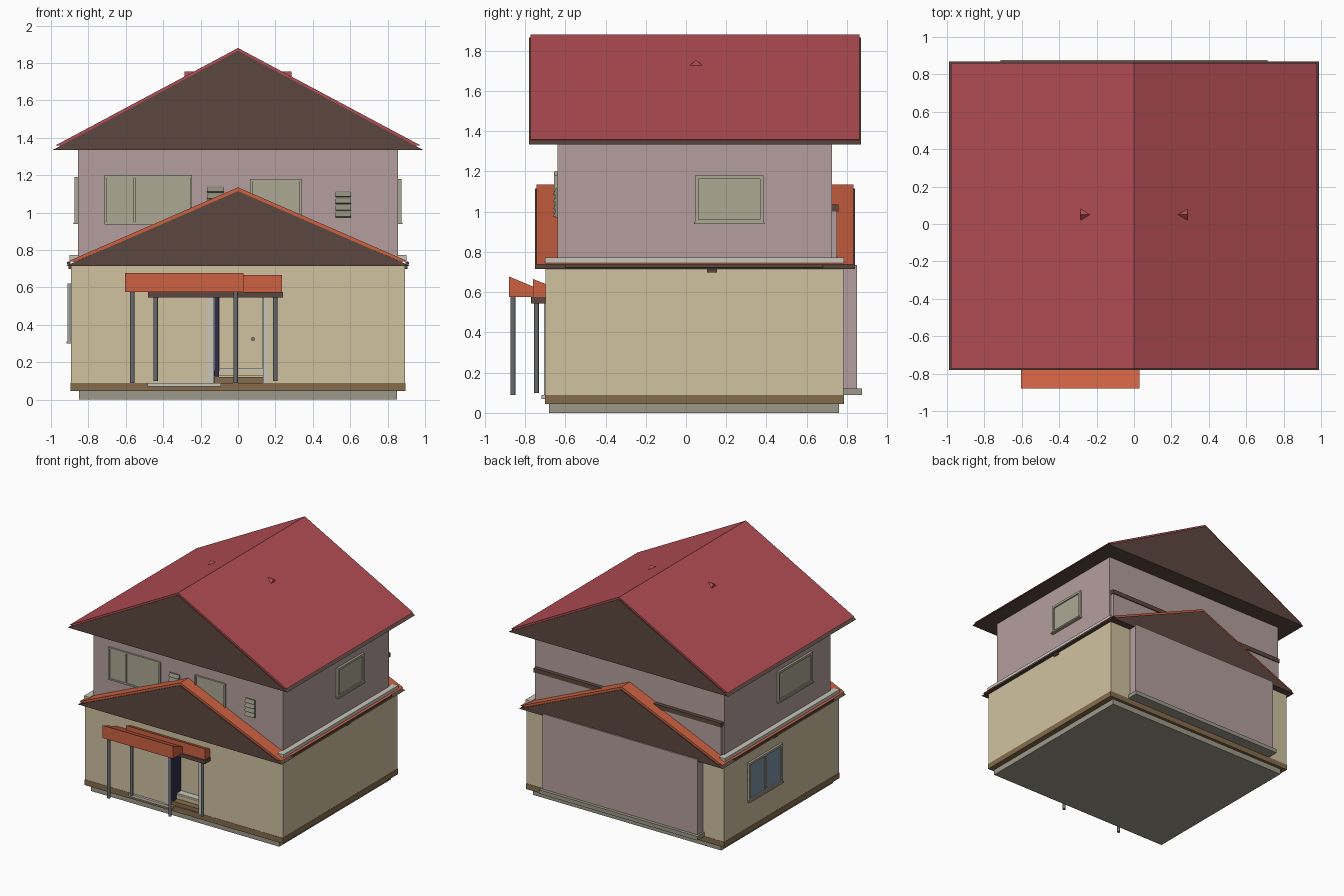
import bpy
from math import radians

if "Cube" in bpy.data.objects:
    bpy.data.objects.remove(bpy.data.objects["Cube"])


def material(name, rgb):
    m = bpy.data.materials.new(name)
    lin = [(c / 255 / 12.92 if c < 11 else ((c / 255 + 0.055) / 1.055) ** 2.4) for c in rgb]
    m.diffuse_color = (*lin, 1)
    m.use_nodes = True
    m.node_tree.nodes["Principled BSDF"].inputs["Base Color"].default_value = m.diffuse_color
    return m


TAN = material("tan", (208, 194, 160))
TRIM = material("trim_brown", (132, 108, 76))
STONE = material("stone", (158, 153, 138))
MAUVE = material("mauve", (180, 159, 157))
BROWN = material("dark_brown", (92, 71, 63))
RED = material("red", (178, 77, 84))
ORANGE = material("orange", (204, 97, 65))
PALE = material("pale", (200, 197, 186))
OLIVE = material("window_olive", (174, 169, 148))
SHADE = material("vent_grey", (140, 138, 122))
GLASS = material("glass_blue", (125, 145, 165))
NAVY = material("navy", (48, 46, 78))
STEEL = material("steel", (105, 108, 110))


def mesh(name, verts, faces, mat):
    me = bpy.data.meshes.new(name)
    me.from_pydata(verts, [], faces)
    me.materials.append(mat)
    ob = bpy.data.objects.new(name, me)
    bpy.context.collection.objects.link(ob)
    return ob


def prism(name, pts, a, b, mat, axis):
    """Extrude a closed 2D profile from a to b along x (profile y,z) or y (profile x,z)."""
    n = len(pts)
    put = (lambda p, t: (t, p[0], p[1])) if axis == "x" else (lambda p, t: (p[0], t, p[1]))
    verts = [put(p, t) for t in (a, b) for p in pts]
    faces = [tuple(range(n)), tuple(range(2 * n - 1, n - 1, -1))]
    faces += [(i, i + n, (i + 1) % n + n, (i + 1) % n) for i in range(n)]
    ob = mesh(name, verts, faces, mat)
    import bmesh
    bm = bmesh.new()
    bm.from_mesh(ob.data)
    bmesh.ops.recalc_face_normals(bm, faces=bm.faces)
    bm.to_mesh(ob.data)
    bm.free()
    return ob


def box(name, x, y, z, mat):
    return prism(name, [(x[0], z[0]), (x[1], z[0]), (x[1], z[1]), (x[0], z[1])], y[0], y[1], mat, "y")


# Foundation, base trim, storeys
box("foundation", (-.85, .85), (-.68, .76), (0, .045), STONE)
box("base_trim", (-.895, .895), (-.70, .785), (.045, .09), TRIM)
walls = box("ground_floor_walls", (-.893, .893), (-.698, .783), (.09, .716), TAN)
box("upper_floor_walls", (-.855, .855), (-.64, .725), (.73, 1.34), MAUVE)

# Door recess cut into the front wall
cutter = box("door_cutter", (-.13, .135), (-.8, -.58), (.08, .55), TAN)
cutter.hide_render = True
mod = walls.modifiers.new("recess", "BOOLEAN")
mod.operation, mod.solver, mod.object = "DIFFERENCE", "EXACT", cutter
bpy.context.view_layer.objects.active = walls
bpy.ops.object.modifier_apply(modifier=mod.name)
bpy.data.objects.remove(cutter)

# Entrance
box("door_frame_left", (-.165, -.13), (-.705, -.58), (.09, .55), PALE)
box("door_frame_right", (.135, .16), (-.705, -.58), (.09, .55), PALE)
box("open_door_leaf", (-.125, -.102), (-.695, -.585), (.12, .55), NAVY)
box("inner_door", (-.1, .13), (-.59, -.575), (.16, .55), TAN)
box("door_knob", (.072, .088), (-.602, -.588), (.317, .333), STEEL)
for i in range(2):
    box("entrance_step", (-.128, .133), (-.69 + .045 * i, -.58), (.09 + .035 * i, .12 + .035 * i), TRIM if i == 0 else TAN)
box("step_edge", (-.1, .133), (-.646, -.58), (.157, .17), PALE)
box("front_doorstep", (-.485, -.09), (-.718, -.69), (.07, .09), PALE)


# Gable roofs: solid brown body with a thin coloured covering
def gable(name, hw, eave, top, y0, y1, cover, chw, ceave, ctop):
    prism(name + "_body", [(-hw, eave), (hw, eave), (0, top)], y0, y1, BROWN, "y")
    t = .024
    prism(name + "_covering", [(-chw, ceave), (0, ctop), (chw, ceave), (chw - .04, ceave - .001), (0, ctop - t),
                               (-chw + .04, ceave - .001)], y0 + .008, y1 - .008, cover, "y")


gable("lower_roof", .92, .715, 1.115, -.75, .84, ORANGE, .912, .738, 1.135)
gable("upper_roof", .99, 1.335, 1.865, -.78, .87, RED, .978, 1.358, 1.88)

# Small roof peaks, roof-edge ledges, brackets
for s, side in ((-1, "left"), (1, "right")):
    mesh("roof_vent_" + side,
         [(s * .285, .02, 1.728), (s * .285, .08, 1.728), (s * .285, .05, 1.755), (s * .235, .05, 1.755)],
         [(0, 1, 2), (1, 3, 2), (3, 0, 2), (0, 3, 1)], RED)
    xs = sorted((s * .85, s * .9))
    box("side_ledge_" + side, xs, (-.70, .785), (.745, .772), PALE)
    box("gutter_" + side, sorted((s * .895, s * .915)), (-.6, .68), (.722, .737), BROWN)
    box("eave_bracket_" + side, sorted((s * .88, s * .905)), (.105, .155), (.698, .72), BROWN)

# Porch canopies with posts
prism("front_canopy", [(-.88, .575), (-.88, .678), (-.70, .603), (-.70, .575)], -.605, .03, ORANGE, "x")
prism("rear_canopy", [(-.76, .575), (-.76, .665), (-.69, .638), (-.69, .575)], -.48, .235, ORANGE, "x")
box("canopy_beam", (-.48, .24), (-.77, -.69), (.545, .575), BROWN)
for x, y, z0, z1 in ((-.565, -.86, .09, .576), (-.012, -.86, .09, .576), (-.44, -.743, .1, .546), (.2, -.743, .1, .546)):
    bpy.ops.mesh.primitive_cylinder_add(vertices=12, radius=.012, depth=z1 - z0, location=(x, y, (z0 + z1) / 2))
    bpy.context.object.name = "porch_post"
    bpy.context.object.data.materials.append(STEEL)
    bpy.ops.object.shade_smooth_by_angle(angle=radians(40))


# Windows on the front: pane, frame bars and mullions
def front_window(name, x0, x1, z0, z1, bars):
    w = .012
    box(name + "_pane", (x0, x1), (-.646, -.63), (z0, z1), OLIVE)
    for a in (x0, x1 - w, *bars):
        box(name + "_upright", (a, a + w), (-.655, -.63), (z0, z1), OLIVE)
    for a in (z0, z1 - w):
        box(name + "_rail", (x0, x1), (-.654, -.63), (a, a + w), OLIVE)


front_window("wide_window", -.715, -.245, .935, 1.2, (-.56,))
front_window("middle_window", .065, .34, .935, 1.18, ())


def vent(x0, x1, z0, z1):
    box("vent_back", (x0, x1), (-.648, -.63), (z0, z1), SHADE)
    step = (z1 - z0) / 4
    for i in range(4):
        z = z0 + i * step
        prism("vent_slat", [(-.645, z + step), (-.662, z + .008), (-.645, z + .004)], x0, x1, SHADE, "x")


vent(-.165, -.075, .995, 1.14)
vent(.52, .605, .97, 1.115)


# Side windows: glass, frame, sill
def side_window(name, s, wall, y0, y1, z0, z1, pane, frame, mullion):
    w = .018
    xp, xf = sorted((s * (wall - .01), s * (wall + .008))), sorted((s * (wall - .01), s * (wall + .018)))
    box(name + "_pane", xp, (y0, y1), (z0, z1), pane)
    for a in (y0, y1 - w) + (((y0 + y1 - w) / 2,) if mullion else ()):
        box(name + "_upright", xf, (a, a + w), (z0 + w, z1 - w), frame)
    for a in (z0, z1 - w):
        box(name + "_rail", xf, (y0, y1), (a, a + w), frame)
    box(name + "_sill", sorted((s * (wall - .01), s * (wall + .025))), (y0 - .005, y1 + .005), (z0 - .005, z0 + .005), frame)


side_window("right_upper_window", 1, .855, .045, .385, .943, 1.18, OLIVE, OLIVE, False)
side_window("left_upper_window", -1, .855, -.39, .05, .943, 1.19, OLIVE, OLIVE, False)
side_window("left_lower_window", -1, .893, .05, .48, .305, .62, GLASS, OLIVE, True)

# Back extension, its plinth, and the balcony-height band above
box("back_extension", (-.70, .70), (.77, .85), (.11, .735), MAUVE)
box("back_plinth", (-.715, .715), (.77, .876), (.09, .122), STONE)
box("back_band", (-.84, .84), (.72, .75), (.75, 1.015), MAUVE)
box("back_band_cap", (-.845, .845), (.72, .757), (1.0, 1.035), BROWN)
